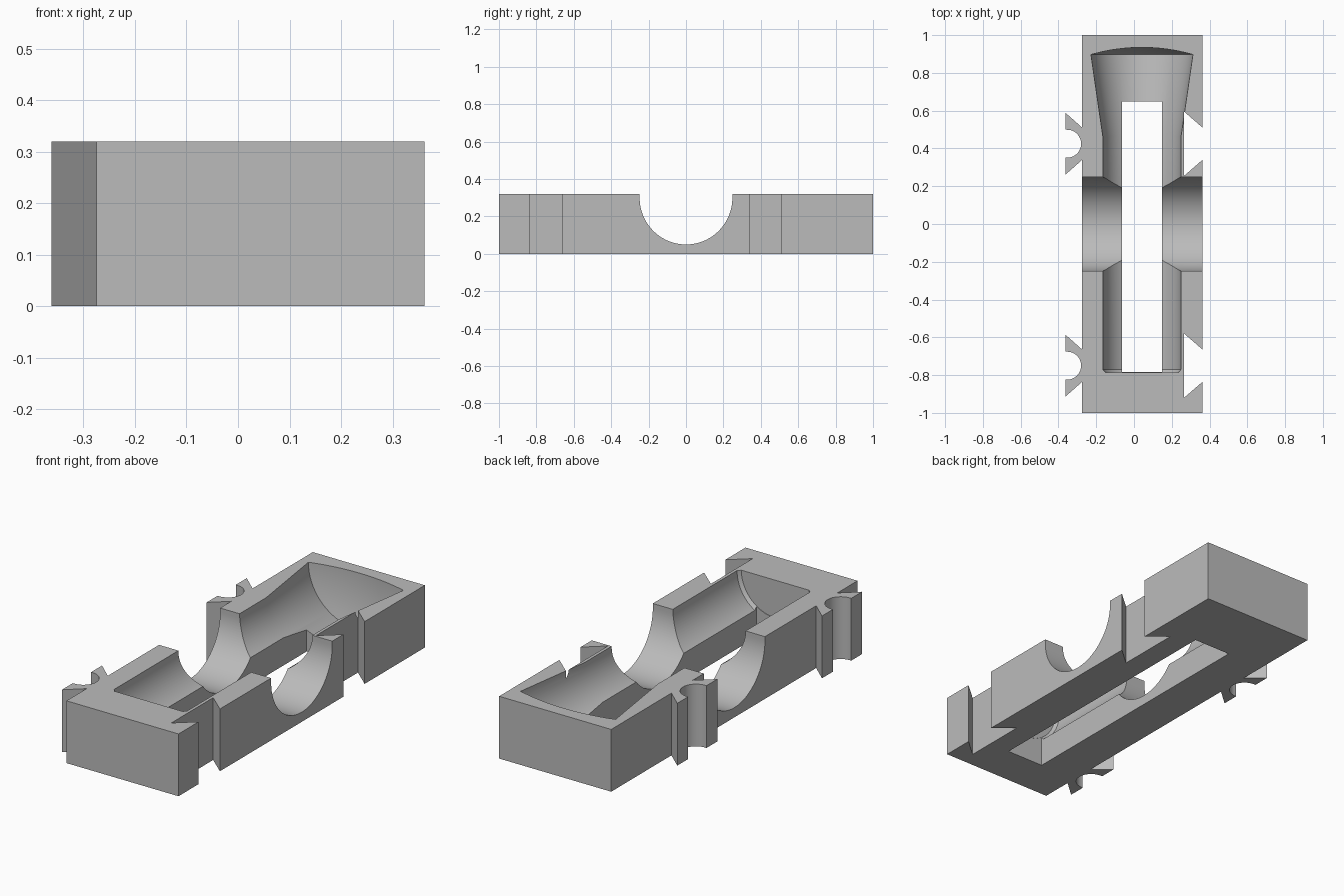
import bpy, bmesh
from math import sin, cos, pi, sqrt
from mathutils import Matrix, Vector

if "Cube" in bpy.data.objects:
    bpy.data.objects.remove(bpy.data.objects["Cube"], do_unlink=True)

HEIGHT = 0.32
LEFT, RIGHT, EDGE = -0.275, 0.362, 0.362
AXIS_X = 0.042               # centre line of the lengthwise groove
JOINTS = (-0.75, 0.425)      # y centres of the dovetails

grey = bpy.data.materials.new("plain grey")
grey.use_nodes = True
colour = (0.5, 0.5, 0.5, 1)
grey.diffuse_color = colour
grey.node_tree.nodes["Principled BSDF"].inputs["Base Color"].default_value = colour


def make_object(name, bm):
    bmesh.ops.recalc_face_normals(bm, faces=bm.faces)
    mesh = bpy.data.meshes.new(name)
    bm.to_mesh(mesh)
    bm.free()
    mesh.materials.append(grey)
    obj = bpy.data.objects.new(name, mesh)
    bpy.context.collection.objects.link(obj)
    return obj


def prism(name, points, direction):
    """Extrude a closed outline of 3D points along a direction."""
    bm = bmesh.new()
    face = bm.faces.new([bm.verts.new(p) for p in points])
    extruded = bmesh.ops.extrude_face_region(bm, geom=[face])
    moved = [v for v in extruded["geom"] if isinstance(v, bmesh.types.BMVert)]
    bmesh.ops.translate(bm, verts=moved, vec=direction)
    return make_object(name, bm)


# Body outline: sockets up the +x side, tails with round bites down the -x side
outline = [(LEFT, -1), (RIGHT, -1)]
for y in JOINTS:
    outline += [(RIGHT, y - 0.086), (0.265, y - 0.17),
                (0.265, y + 0.17), (RIGHT, y + 0.086)]
outline += [(RIGHT, 1), (LEFT, 1)]
for y in reversed(JOINTS):
    bite = [(-0.354 + 0.074 * sin(pi * i / 24), y + 0.074 * cos(pi * i / 24))
            for i in range(25)]
    outline += [(LEFT, y + 0.086), (-EDGE, y + 0.163), (-EDGE, y + 0.074)]
    outline += bite
    outline += [(-EDGE, y - 0.074), (-EDGE, y - 0.163), (LEFT, y - 0.086)]
body = prism("mould_half", [(x, y, 0) for x, y in outline], (0, 0, HEIGHT))

# Slot straight through the floor
slot = prism("slot_cutter", [(-0.064, -0.784, -0.2), (0.148, -0.784, -0.2),
                             (0.148, 0.648, -0.2), (-0.064, 0.648, -0.2)], (0, 0, 0.8))

# Round channel across the middle, with straight upper walls
channel_profile = [(-0.6, 0.248 * cos(pi * i / 64), 0.3 - 0.25 * sin(pi * i / 64))
                   for i in range(65)]
channel_profile += [(-0.6, -0.248, 0.5), (-0.6, 0.248, 0.5)]
channel = prism("channel_cutter", channel_profile, (1.2, 0, 0))

# Lengthwise turned hollow: bevelled foot, straight shaft, flared and domed head
profile = [(0, -0.785), (0.193, -0.785), (0.207, -0.77), (0.207, 0.463)]
dome_radius = (0.27 ** 2 + 0.038 ** 2) / (2 * 0.038)
for i in range(9):
    r = 0.27 * (1 - i / 8)
    profile.append((r, 0.935 - dome_radius + sqrt(dome_radius ** 2 - r * r)))
bm = bmesh.new()
verts = [bm.verts.new((AXIS_X + r, y, HEIGHT)) for r, y in profile]
edges = [bm.edges.new(pair) for pair in zip(verts, verts[1:])]
bmesh.ops.spin(bm, geom=verts + edges, cent=(AXIS_X, 0, HEIGHT), axis=(0, 1, 0),
               angle=2 * pi, steps=96, use_duplicate=False)
bmesh.ops.remove_doubles(bm, verts=bm.verts, dist=0.0001)
hollow = make_object("hollow_cutter", bm)

# Carve the body, then drop the cutters
bpy.ops.object.select_all(action="DESELECT")
bpy.context.view_layer.objects.active = body
body.select_set(True)
for cutter in (hollow, channel, slot):
    cutter.hide_render = True
    mod = body.modifiers.new(cutter.name, "BOOLEAN")
    mod.operation = "DIFFERENCE"
    mod.solver = "EXACT"
    mod.object = cutter
    bpy.ops.object.modifier_apply(modifier=mod.name)
    bpy.data.objects.remove(cutter, do_unlink=True)
bpy.ops.object.shade_smooth_by_angle(angle=pi / 7)
